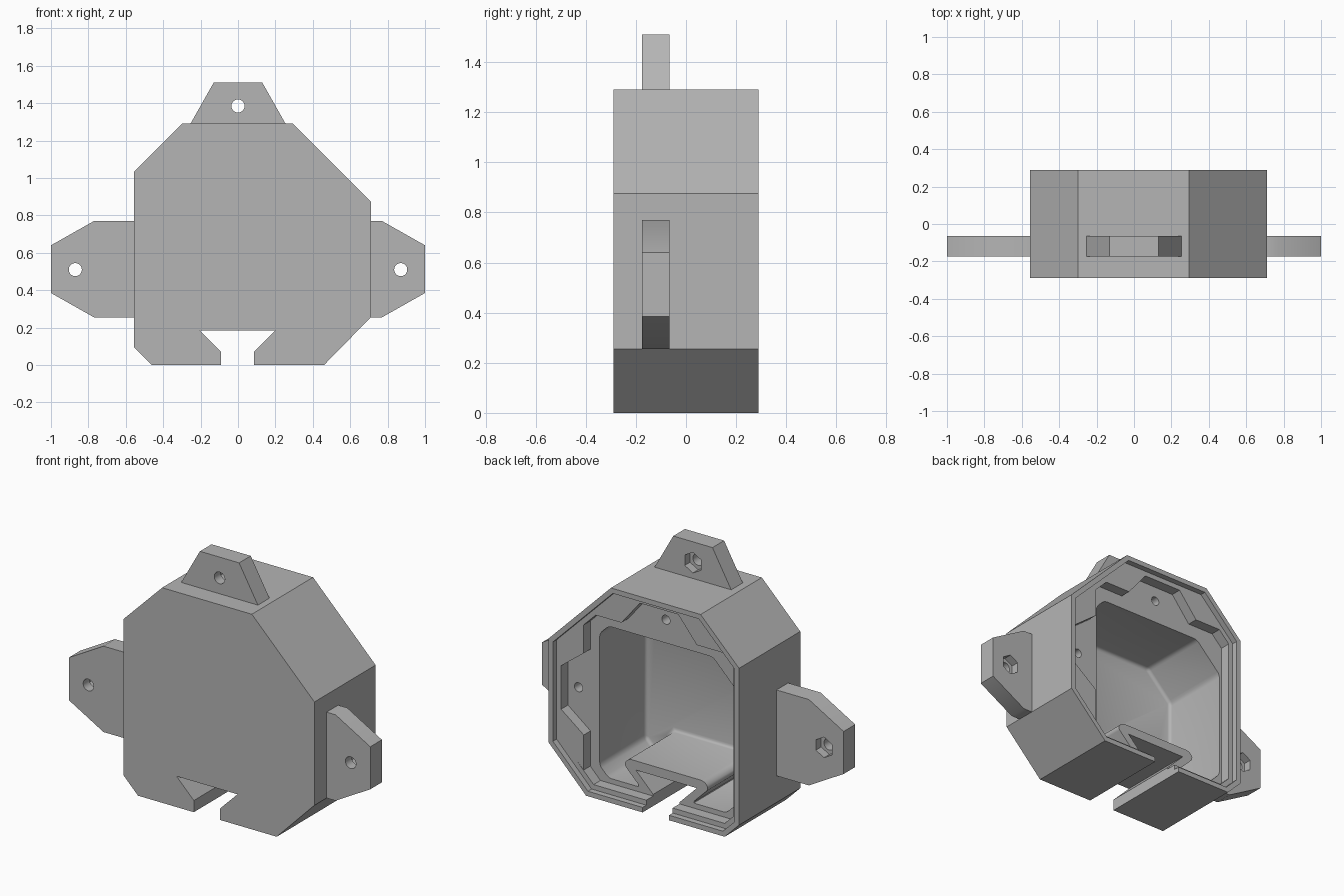
import bpy, bmesh, math
from mathutils import Vector

cube = bpy.data.objects.get("Cube")
if cube:
    bpy.data.objects.remove(cube, do_unlink=True)

grey = bpy.data.materials.new("light grey plastic")
grey.use_nodes = True
color = (0.46, 0.46, 0.46, 1)
grey.diffuse_color = color
grey.node_tree.nodes["Principled BSDF"].inputs["Base Color"].default_value = color

FRONT, BACK = -0.29, 0.29
LEDGE, STEP = 0.19, 0.255


def prism(name, points, y0, y1):
    """Extrude an x-z profile from y0 to y1."""
    bm = bmesh.new()
    face = bm.faces.new([bm.verts.new((x, y0, z)) for x, z in points])
    new = bmesh.ops.extrude_face_region(bm, geom=[face])["geom"]
    verts = [v for v in new if isinstance(v, bmesh.types.BMVert)]
    bmesh.ops.translate(bm, vec=(0, y1 - y0, 0), verts=verts)
    bmesh.ops.recalc_face_normals(bm, faces=bm.faces)
    mesh = bpy.data.meshes.new(name)
    bm.to_mesh(mesh)
    bm.free()
    mesh.materials.append(grey)
    obj = bpy.data.objects.new(name, mesh)
    bpy.context.collection.objects.link(obj)
    return obj


def apply(obj, mod):
    bpy.context.view_layer.objects.active = obj
    bpy.ops.object.modifier_apply(modifier=mod.name)


def cut(obj, cutter):
    mod = obj.modifiers.new("cut", "BOOLEAN")
    mod.operation, mod.solver, mod.object = "DIFFERENCE", "EXACT", cutter
    apply(obj, mod)
    bpy.data.objects.remove(cutter, do_unlink=True)


def circle(cx, cz, r, n):
    return [(cx + r * math.cos(2 * math.pi * (i + 0.5) / n),
             cz + r * math.sin(2 * math.pi * (i + 0.5) / n)) for i in range(n)]


def inset(points, d):
    """Shrink a counter-clockwise convex profile by d."""
    result = []
    for i, p in enumerate(points):
        p = Vector(p)
        a = (p - Vector(points[i - 1])).normalized()
        b = (Vector(points[(i + 1) % len(points)]) - p).normalized()
        na, nb = Vector((-a.y, a.x)), Vector((-b.y, b.x))
        result.append(tuple(p + (na + nb) * d / (1 + na.dot(nb))))
    return result


def smooth(obj):
    bpy.ops.object.select_all(action="DESELECT")
    obj.select_set(True)
    bpy.context.view_layer.objects.active = obj
    bpy.ops.object.shade_smooth_by_angle(angle=math.radians(32))


# Housing block
outline = [(-0.46, 0), (0.46, 0), (0.71, 0.255), (0.71, 0.875),
           (0.295, 1.29), (-0.3, 1.29), (-0.555, 1.035), (-0.555, 0.095)]
body = prism("housing", outline, FRONT, BACK)

# Dovetail slot along the underside
slot = [(-0.09, -0.1), (0.085, -0.1), (0.085, 0.07), (0.2, 0.185),
        (-0.205, 0.185), (-0.09, 0.07)]
cut(body, prism("slot_cutter", slot, FRONT - 0.1, BACK + 0.1))

# Stepped lid recess at the back
cut(body, prism("outer_recess_cutter", inset(outline, 0.03), STEP, BACK + 0.1))
cut(body, prism("inner_recess_cutter", inset(outline, 0.06), LEDGE, BACK + 0.05))

# Deep cavity, wrapping round the slot, with filleted edges
cavity = [(-0.4, 0.09), (-0.175, 0.09), (-0.285, 0.2), (-0.255, 0.24),
          (0.25, 0.24), (0.28, 0.2), (0.17, 0.09), (0.38, 0.09),
          (0.44, 0.15), (0.44, 0.94), (0.38, 1.0), (-0.31, 1.0),
          (-0.48, 0.83), (-0.48, 0.17)]
cutter = prism("cavity_cutter", cavity, FRONT + 0.04, BACK + 0.1)
bevel = cutter.modifiers.new("fillet", "BEVEL")
bevel.width, bevel.segments = 0.02, 3
bevel.limit_method, bevel.angle_limit = "ANGLE", math.radians(30)
apply(cutter, bevel)
cut(body, cutter)

# Lid screw holes in the ledge
for x, z in [(0, 1.14), (0.58, 0.58)]:
    cut(body, prism("screw_cutter", circle(x, z, 0.027, 24), -0.1, BACK))
smooth(body)

# Raised blocks either side of each screw hole
for side, name in [(1, "left"), (-1, "right")]:
    block = [(0.115, 1.245), (0.25, 1.08), (0.434, 1.08), (0.269, 1.245)]
    prism("top_block_" + name, [(side * x, z) for x, z in block],
          LEDGE - 0.005, STEP)
prism("side_block_upper", [(0.67, 0.70), (0.5, 0.83), (0.5, 1.01), (0.67, 0.844)],
      LEDGE - 0.005, STEP)
prism("side_block_lower", [(0.67, 0.47), (0.5, 0.34), (0.5, 0.13), (0.67, 0.29)],
      LEDGE - 0.005, STEP)


# Mounting ears with a bolt hole and a hexagonal nut pocket
def ear(name, points, hx, hz):
    obj = prism(name, points, -0.175, -0.065)
    cut(obj, prism("bolt_cutter", circle(hx, hz, 0.035, 32), -0.3, 0.1))
    cut(obj, prism("nut_cutter", circle(hx, hz, 0.062, 6), -0.115, 0.1))
    smooth(obj)


for side, wall, name in [(1, 0.70, "left_ear"), (-1, 0.545, "right_ear")]:
    shape = [(wall, 0.255), (0.77, 0.255), (1, 0.385),
             (1, 0.64), (0.77, 0.77), (wall, 0.77)]
    ear(name, [(side * x, z) for x, z in shape], side * 0.87, 0.51)
ear("top_ear", [(-0.26, 1.28), (-0.13, 1.51), (0.13, 1.51), (0.26, 1.28)], 0, 1.385)
